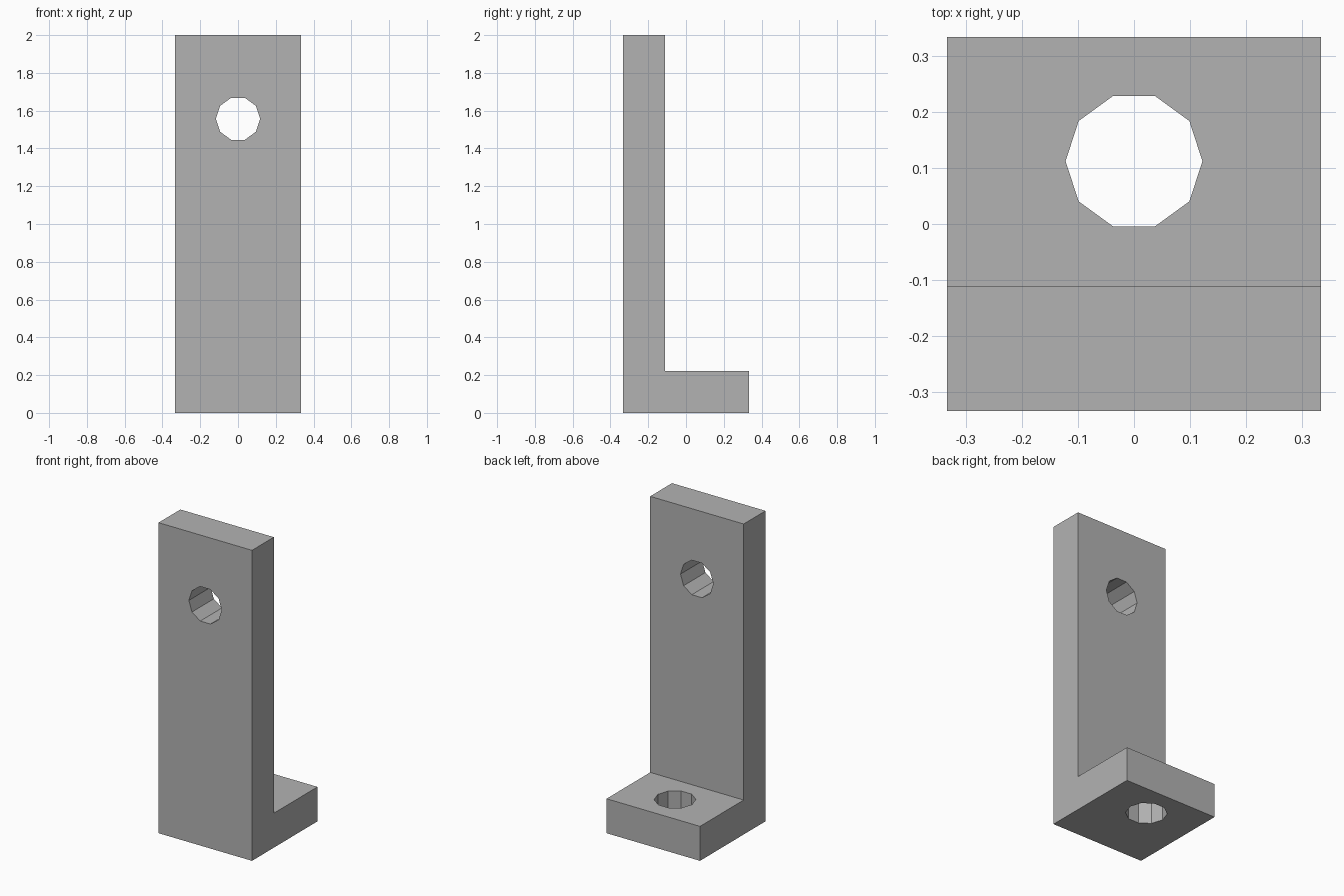
import bpy
import bmesh
from math import radians
from mathutils import Matrix, Vector

default_cube = bpy.data.objects.get("Cube")
if default_cube:
    bpy.data.objects.remove(default_cube, do_unlink=True)

HALF = 0.333        # half of the width and depth
THICK = 0.222       # thickness of both plates
HEIGHT = 2.0

grey = bpy.data.materials.new("grey_metal")
grey.use_nodes = True
colour = (0.45, 0.45, 0.45, 1)
grey.diffuse_color = colour
grey.node_tree.nodes["Principled BSDF"].inputs["Base Color"].default_value = colour


def add_object(name, bm):
    bmesh.ops.recalc_face_normals(bm, faces=bm.faces)
    mesh = bpy.data.meshes.new(name)
    bm.to_mesh(mesh)
    bm.free()
    mesh.materials.append(grey)
    obj = bpy.data.objects.new(name, mesh)
    bpy.context.collection.objects.link(obj)
    return obj


def drill(target, name, centre, radius, tilt):
    """Cut a ten-sided hole, with corners on the left and right."""
    bm = bmesh.new()
    place = (Matrix.Translation(centre) @ Matrix.Rotation(tilt, 4, "X")
             @ Matrix.Rotation(radians(90), 4, "Z"))
    bmesh.ops.create_cone(bm, cap_ends=True, segments=10, radius1=radius,
                          radius2=radius, depth=THICK * 2, matrix=place)
    cutter = add_object(name, bm)
    cutter.hide_render = True
    mod = target.modifiers.new(name, "BOOLEAN")
    mod.operation = "DIFFERENCE"
    mod.solver = "EXACT"
    mod.object = cutter
    bpy.context.view_layer.objects.active = target
    bpy.ops.object.modifier_apply(modifier=mod.name)
    bpy.data.objects.remove(cutter, do_unlink=True)


# L-shaped bracket: side profile extruded across the width
inner = -HALF + THICK
profile = [(-HALF, 0), (HALF, 0), (HALF, THICK), (inner, THICK),
           (inner, HEIGHT), (-HALF, HEIGHT)]
bm = bmesh.new()
side = bm.faces.new([bm.verts.new((-HALF, y, z)) for y, z in profile])
extruded = bmesh.ops.extrude_face_region(bm, geom=[side], use_keep_orig=True)
bmesh.ops.translate(bm, vec=Vector((2 * HALF, 0, 0)),
                    verts=[v for v in extruded["geom"]
                           if isinstance(v, bmesh.types.BMVert)])
bracket = add_object("angle_bracket", bm)

# Bolt holes through the upright and the foot
drill(bracket, "upright_hole", (0, -HALF + THICK / 2, 1.557), 0.117, radians(90))
drill(bracket, "foot_hole", (0, 0.112, THICK / 2), 0.122, 0)
